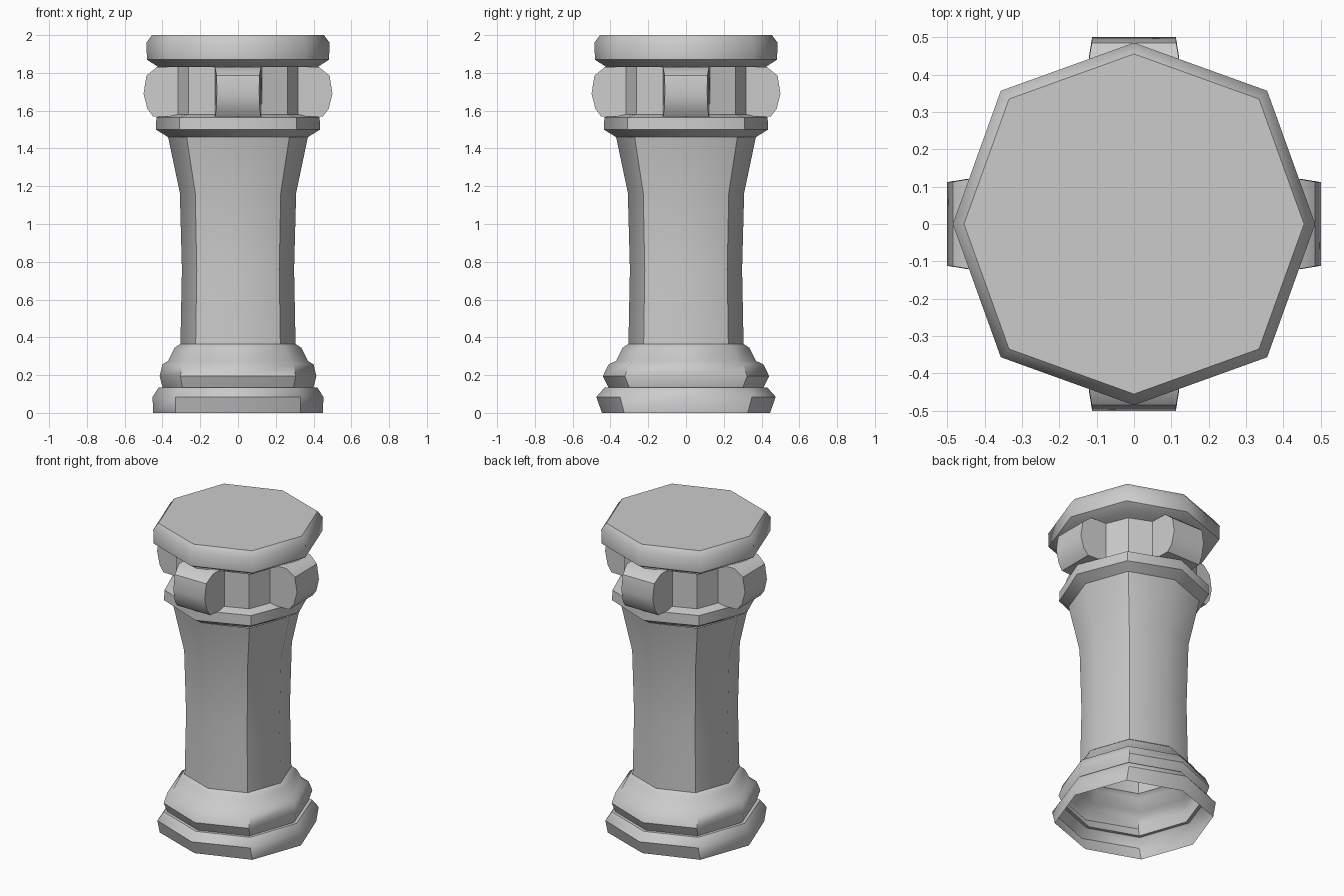
import bpy
import bmesh
import math
from mathutils import Matrix, Vector

cube = bpy.data.objects.get("Cube")
if cube:
    bpy.data.objects.remove(cube, do_unlink=True)

# One plain stone colour
stone = bpy.data.materials.new("grey_stone")
stone.use_nodes = True
stone.diffuse_color = (0.6, 0.6, 0.6, 1)
bsdf = next(n for n in stone.node_tree.nodes if n.type == 'BSDF_PRINCIPLED')
bsdf.inputs["Base Color"].default_value = (0.6, 0.6, 0.6, 1)


def finish(name, bm, angle):
    """Turn a bmesh into a stone object, smooth below the given angle."""
    mesh = bpy.data.meshes.new(name)
    bm.to_mesh(mesh)
    bm.free()
    mesh.materials.append(stone)
    obj = bpy.data.objects.new(name, mesh)
    bpy.context.collection.objects.link(obj)
    bpy.ops.object.select_all(action='DESELECT')
    obj.select_set(True)
    bpy.context.view_layer.objects.active = obj
    bpy.ops.object.shade_smooth_by_angle(angle=math.radians(angle))
    return obj


def octagon(bm, rx, ry, z, diag):
    """Eight-sided ring with corners on the axes and on the diagonals."""
    ring = []
    for i in range(8):
        a = i * math.pi / 4
        k = diag * math.sqrt(2) if i % 2 else 1
        ring.append(bm.verts.new((rx * k * math.cos(a), ry * k * math.sin(a), z)))
    return ring


def turned(name, profile, diag=0.735, angle=45, top=False, bottom=False):
    """Stack octagon rings given as (rx, ry, z) from the bottom up."""
    bm = bmesh.new()
    rings = [octagon(bm, rx, ry, z, diag) for rx, ry, z in profile]
    for low, high in zip(rings, rings[1:]):
        for i in range(8):
            j = (i + 1) % 8
            bm.faces.new((low[i], low[j], high[j], high[i]))
    if top:
        bm.faces.new(rings[-1])
    if bottom:
        bm.faces.new(rings[0][::-1])
    return finish(name, bm, angle)


def even(points):
    return [(r, r, z) for r, z in points]


# Hollow base: plinth, bulging ring and shoulder
turned("base", [
    (0.45, 0.445, 0.0), (0.452, 0.475, 0.085), (0.42, 0.43, 0.135),
    (0.40, 0.41, 0.135), (0.415, 0.44, 0.195), (0.40, 0.41, 0.257),
    (0.37, 0.37, 0.275), (0.335, 0.335, 0.345), (0.305, 0.305, 0.365)])

# Waisted shaft with flared head
turned("shaft", even([
    (0.305, 0.36), (0.297, 0.76), (0.308, 1.165), (0.37, 1.46)]))

# Collar above the shaft
turned("collar", even([
    (0.37, 1.46), (0.435, 1.50), (0.432, 1.565), (0.37, 1.58)]), diag=0.715)

# Recessed drum between collar and cap
turned("drum", even([(0.37, 1.57), (0.37, 1.84)]), diag=0.707, angle=30)

# Bevelled cap slab
turned("cap", even([
    (0.42, 1.83), (0.482, 1.87), (0.485, 1.96), (0.455, 2.0)]),
    angle=51, top=True, bottom=True)

# Four rounded blocks around the drum: radius, height, half width
block = [(0.28, 1.57, 0.127), (0.45, 1.57, 0.12), (0.48, 1.61, 0.115),
         (0.5, 1.69, 0.112), (0.485, 1.785, 0.113), (0.43, 1.83, 0.122),
         (0.28, 1.83, 0.127)]
bm = bmesh.new()
for turn in range(4):
    rot = Matrix.Rotation(turn * math.pi / 2, 3, 'Z')
    sides = [[bm.verts.new(rot @ Vector((r, s * w, z))) for r, z, w in block]
             for s in (-1, 1)]
    bm.faces.new(sides[0])
    bm.faces.new(sides[1][::-1])
    for i in range(len(block) - 1):
        bm.faces.new((sides[0][i], sides[1][i], sides[1][i + 1], sides[0][i + 1]))
bmesh.ops.recalc_face_normals(bm, faces=bm.faces[:])
finish("head_blocks", bm, 40)
